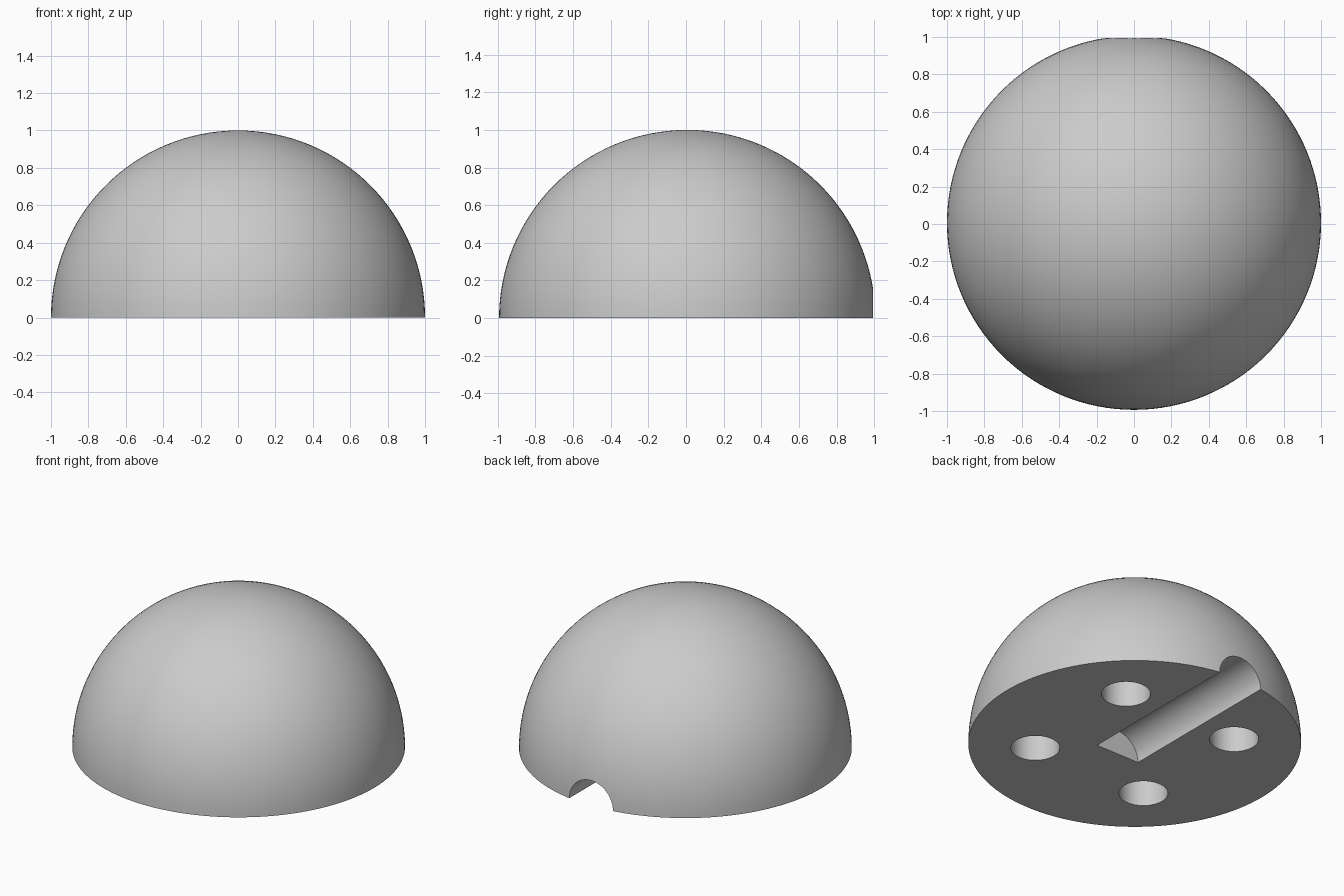
import bpy, bmesh, math
from mathutils import Matrix

RADIUS = 1.0
GROOVE_R, GROOVE_START = 0.16, -0.16
HOLE_R, HOLE_DEPTH, HOLE_POS = 0.147, 0.2, 0.424
# The groove trims the rear rim, so shift the dome to keep it centred
SHIFT_Y = (RADIUS - math.sqrt(RADIUS**2 - GROOVE_R**2)) / 2

cube = bpy.data.objects.get("Cube")
if cube:
    bpy.data.objects.remove(cube, do_unlink=True)

grey = bpy.data.materials.new("plain_grey")
grey.use_nodes = True
grey.diffuse_color = (0.6, 0.6, 0.6, 1)
grey.node_tree.nodes["Principled BSDF"].inputs["Base Color"].default_value = (0.6, 0.6, 0.6, 1)


def make_object(name, bm):
    bmesh.ops.recalc_face_normals(bm, faces=bm.faces)
    mesh = bpy.data.meshes.new(name)
    bm.to_mesh(mesh)
    bm.free()
    mesh.materials.append(grey)
    obj = bpy.data.objects.new(name, mesh)
    bpy.context.collection.objects.link(obj)
    return obj


def cylinder(name, radius, length, matrix):
    bm = bmesh.new()
    bmesh.ops.create_cone(bm, cap_ends=True, segments=64, radius1=radius,
                          radius2=radius, depth=length, matrix=matrix)
    return make_object(name, bm)


# Dome: upper half of a sphere, closed by a flat base
bm = bmesh.new()
bmesh.ops.create_uvsphere(bm, u_segments=128, v_segments=64, radius=RADIUS)
bmesh.ops.delete(bm, geom=[v for v in bm.verts if v.co.z < -0.001], context="VERTS")
bmesh.ops.holes_fill(bm, edges=[e for e in bm.edges if e.is_boundary], sides=0)
dome = make_object("dome", bm)

# Cable groove: half-round channel from the middle out through the back
length = 1.2 - GROOVE_START
cutters = [cylinder("groove_cutter", GROOVE_R, length,
                    Matrix.Translation((0, GROOVE_START + length / 2, 0))
                    @ Matrix.Rotation(math.pi / 2, 4, "X"))]

# Four blind holes in the base
for x in (-HOLE_POS, HOLE_POS):
    for y in (-HOLE_POS, HOLE_POS):
        cutters.append(cylinder("hole_cutter", HOLE_R, HOLE_DEPTH * 2,
                                Matrix.Translation((x, y, 0))))

# Cut the recesses and discard the cutters
bpy.context.view_layer.objects.active = dome
for cutter in cutters:
    cutter.hide_render = True
    mod = dome.modifiers.new("cut", "BOOLEAN")
    mod.operation = "DIFFERENCE"
    mod.solver = "EXACT"
    mod.object = cutter
    bpy.ops.object.modifier_apply(modifier=mod.name)
    bpy.data.objects.remove(cutter, do_unlink=True)

dome.data.transform(Matrix.Translation((0, SHIFT_Y, 0)))
for obj in bpy.context.selected_objects:
    obj.select_set(False)
dome.select_set(True)
bpy.ops.object.shade_smooth_by_angle(angle=math.radians(30))
